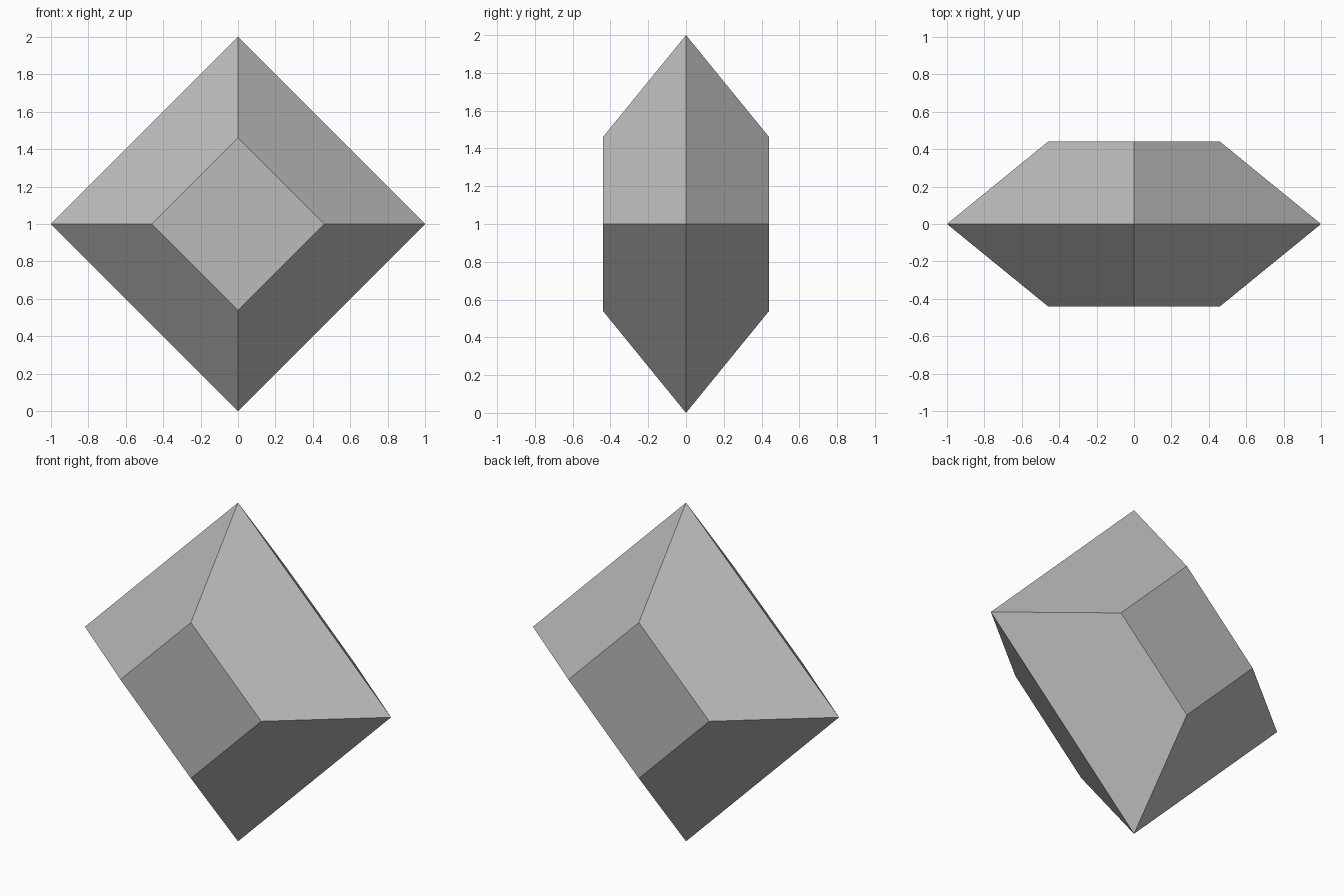
import bpy
import bmesh
from math import cos, sin, pi

# Remove the default cube
cube = bpy.data.objects.get("Cube")
if cube:
    bpy.data.objects.remove(cube, do_unlink=True)

HALF_DEPTH = 0.44
OUTER, INNER = 1.0, 0.46

# Plain grey material
grey = bpy.data.materials.new("plain_grey")
grey.use_nodes = True
colour = (0.5, 0.5, 0.5, 1)
grey.diffuse_color = colour
grey.node_tree.nodes["Principled BSDF"].inputs["Base Color"].default_value = colour


def diamond_ring(bm, radius, y):
    """Four corners of an upright diamond at depth y."""
    return [bm.verts.new((radius * cos(i * pi / 2), y, 1 + radius * sin(i * pi / 2)))
            for i in range(4)]


# Faceted gem: small front and back diamonds joined to a wide girdle
bm = bmesh.new()
front = diamond_ring(bm, INNER, -HALF_DEPTH)
girdle = diamond_ring(bm, OUTER, 0)
back = diamond_ring(bm, INNER, HALF_DEPTH)
for a, b in ((front, girdle), (girdle, back)):
    for i in range(4):
        j = (i + 1) % 4
        bm.faces.new((a[i], a[j], b[j], b[i]))
bm.faces.new(front)
bm.faces.new(back)
bmesh.ops.recalc_face_normals(bm, faces=bm.faces[:])

mesh = bpy.data.meshes.new("faceted_gem")
bm.to_mesh(mesh)
bm.free()
mesh.materials.append(grey)
gem = bpy.data.objects.new("faceted_gem", mesh)
bpy.context.collection.objects.link(gem)
